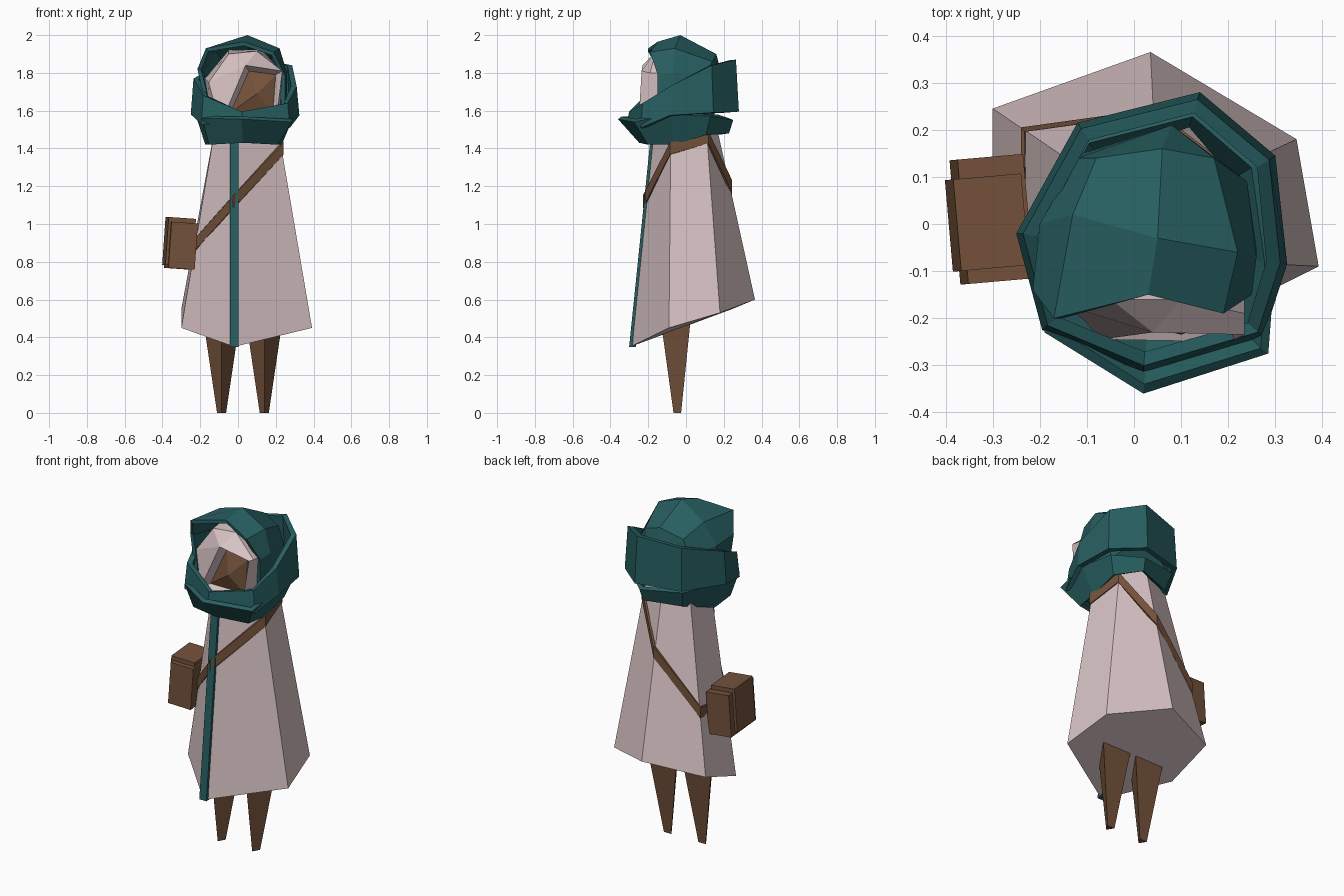
import bpy, bmesh, math
from mathutils import Vector, Matrix


def colour(name, rgb):
    m = bpy.data.materials.new(name)
    m.diffuse_color = (*rgb, 1)
    return m


PINK = colour("pale_pink", (0.68, 0.54, 0.55))
TEAL = colour("deep_teal", (0.020, 0.110, 0.115))
BROWN = colour("leather_brown", (0.175, 0.085, 0.043))


def make(name, verts, faces, mat, fix=True, thick=0):
    me = bpy.data.meshes.new(name)
    me.from_pydata([tuple(v) for v in verts], [], faces)
    bm = bmesh.new()
    bm.from_mesh(me)
    if fix:
        bmesh.ops.recalc_face_normals(bm, faces=bm.faces)
    bm.to_mesh(me)
    bm.free()
    me.materials.append(mat)
    ob = bpy.data.objects.new(name, me)
    bpy.context.collection.objects.link(ob)
    if thick:
        mod = ob.modifiers.new("thickness", 'SOLIDIFY')
        mod.thickness = thick
        mod.offset = -1
    return ob


def bridge(n, a=0, b=None, closed=True):
    """Quads between ring starting at a and ring starting at b."""
    b = a + n if b is None else b
    return [(a + i, a + (i + 1) % n, b + (i + 1) % n, b + i)
            for i in range(n if closed else n - 1)]


def prism(name, low, high, mat):
    n = len(low)
    faces = bridge(n) + [tuple(range(n))[::-1], tuple(range(n, 2 * n))]
    return make(name, low + high, faces, mat)


# Robe: six-sided, hem higher at the back
HEM = [(-0.02, -0.295, 0.35), (0.392, -0.09, 0.45), (0.345, 0.18, 0.53),
       (0.035, 0.365, 0.60), (-0.30, 0.245, 0.55), (-0.30, -0.04, 0.45)]
NECK = [(-0.02, -0.172, 1.55), (0.205, -0.08, 1.55), (0.185, 0.105, 1.55),
        (0.045, 0.155, 1.55), (-0.10, 0.11, 1.55), (-0.115, -0.06, 1.55)]
prism("robe", HEM, NECK, PINK)


def on_edge(k, z, out=0.0):
    """Point on robe edge k at height z, pushed outward."""
    a, b = Vector(HEM[k]), Vector(NECK[k])
    p = a.lerp(b, (z - a.z) / (b.z - a.z))
    d = Vector((p.x - 0.02, p.y, 0)).normalized()
    return p + d * out


# Front trim running down the robe
w = 0.023
lo, hi = on_edge(0, 0.35), on_edge(0, 1.5)
trim = [[(p.x - w, p.y - 0.006, p.z), (p.x + w, p.y - 0.006, p.z),
         (p.x + w, p.y + 0.03, p.z), (p.x - w, p.y + 0.03, p.z)] for p in (lo, hi)]
prism("front_trim", trim[0], trim[1], TEAL)

# Shoulder strap wrapped round the robe
levels = [(5, 0.88), (0, 1.12), (1, 1.40), (2, 1.46), (3, 1.20), (4, 0.90)]
strap_low = [on_edge(k, z, 0.012) - Vector((0, 0, 0.032)) for k, z in levels]
strap_high = [on_edge(k, z, 0.012) + Vector((0, 0, 0.032)) for k, z in levels]
make("strap", strap_low + strap_high, bridge(6), BROWN, fix=False, thick=0.012)

# Legs: three-sided spikes
for side, cx in (("left", -0.087), ("right", 0.139)):
    low = [(cx, -0.066, 0), (cx + 0.024, -0.026, 0), (cx - 0.024, -0.026, 0)]
    high = [(cx, -0.135, 0.50), (cx + 0.098, 0.025, 0.50), (cx - 0.098, 0.025, 0.50)]
    prism(side + "_leg", low, high, BROWN)


# Satchel: body and narrower lid block, slightly tilted
def box(name, centre, size):
    rot = Matrix.Rotation(math.radians(5), 4, 'Z') @ Matrix.Rotation(math.radians(4), 4, 'Y')
    rings = []
    for sz in (-1, 1):
        rings.append([Vector(centre) + rot @ Vector((sx * size[0] / 2, sy * size[1] / 2, sz * size[2] / 2))
                      for sx, sy in ((-1, -1), (1, -1), (1, 1), (-1, 1))])
    prism(name, rings[0], rings[1], BROWN)


box("bag_body", (-0.302, 0.01, 0.885), (0.14, 0.265, 0.245))
box("bag_lid", (-0.312, 0.003, 0.905), (0.145, 0.195, 0.255))

# Scarf: two wraps, upper one high at the back and low in front
PLAN = [(0.02, -0.315), (0.275, -0.24), (0.325, -0.085), (0.30, 0.145),
        (0.14, 0.28), (-0.12, 0.215), (-0.25, -0.02), (-0.195, -0.225)]
UP_LOW = [1.53, 1.51, 1.575, 1.59, 1.595, 1.59, 1.58, 1.53]
UP_HIGH = [1.595, 1.64, 1.73, 1.84, 1.87, 1.84, 1.77, 1.68]


def scaled(p, s):
    return (0.035 + (p[0] - 0.035) * s, -0.03 + (p[1] + 0.03) * s)


upper = [(*scaled(p, 1.0), z) for p, z in zip(PLAN, UP_LOW)] + \
        [(*scaled(p, 0.95), z) for p, z in zip(PLAN, UP_HIGH)]
make("scarf_upper_wrap", upper, bridge(8), TEAL, fix=False, thick=0.03)

RIM = [(0.02, -0.36), (0.285, -0.275), (0.30, -0.08), (0.27, 0.13),
       (0.13, 0.25), (-0.11, 0.19), (-0.225, -0.02), (-0.19, -0.23)]
RIM_Z = [1.555, 1.54, 1.58, 1.57, 1.55, 1.57, 1.58, 1.56]
BOT_Z = [1.43, 1.42, 1.42, 1.47, 1.48, 1.47, 1.42, 1.42]
BOT_S = [0.66, 0.70, 0.74, 0.84, 0.92, 0.84, 0.80, 0.84]
lower = [(*scaled(p, s), z) for p, s, z in zip(RIM, BOT_S, BOT_Z)] + \
        [(*p, z) for p, z in zip(RIM, RIM_Z)]
make("scarf_lower_wrap", lower, bridge(8), TEAL, fix=False, thick=0.025)

# Hood: arcs lofted front to back and closed with a fan
ARCS = [
    [(-0.16, -0.17, 1.58), (-0.215, -0.14, 1.82), (-0.17, -0.20, 1.93), (0.03, -0.15, 1.965),
     (0.19, -0.19, 1.91), (0.25, -0.15, 1.79), (0.25, -0.15, 1.58)],
    [(-0.20, 0.0, 1.58), (-0.20, 0.0, 1.80), (-0.13, 0.02, 1.93), (0.05, -0.03, 2.0),
     (0.22, -0.06, 1.93), (0.26, -0.07, 1.80), (0.26, -0.05, 1.58)],
    [(-0.11, 0.15, 1.58), (-0.12, 0.14, 1.78), (-0.08, 0.14, 1.86), (0.06, 0.16, 1.90),
     (0.17, 0.14, 1.86), (0.24, 0.09, 1.78), (0.24, 0.09, 1.58)]]
hood = sum(ARCS, []) + [(0.08, 0.21, 1.72)]
hood_faces = bridge(7, 0, closed=False) + bridge(7, 7, closed=False)
hood_faces += [(14 + i, 15 + i, 21) for i in range(6)] + [(20, 14, 21)]
make("hood", hood, hood_faces, TEAL, fix=False, thick=0.022)

# Mask: faceted pale shell set in the hood, with a four-sided opening
back = [(-0.17, 0.0, 1.58), (-0.175, 0.0, 1.77), (-0.05, 0.0, 1.92),
        (0.13, 0.0, 1.92), (0.235, 0.0, 1.79), (0.22, 0.0, 1.56)]
edge = [(-0.11, -0.20, 1.58), (-0.155, -0.17, 1.75), (-0.05, -0.16, 1.90),
        (0.10, -0.16, 1.915), (0.235, -0.19, 1.80), (0.22, -0.20, 1.56)]
frame = [(-0.07, -0.245, 1.58), (0.04, -0.23, 1.84), (0.235, -0.235, 1.81), (0.205, -0.25, 1.56)]
inner = [(-0.04, -0.20, 1.59), (0.058, -0.19, 1.81), (0.20, -0.195, 1.79), (0.185, -0.20, 1.59)]
mask = back + edge + frame + inner
mask_faces = bridge(6) + bridge(4, 12) + [tuple(range(6))]
mask_faces += [(6, 7, 13, 12), (7, 8, 13), (8, 9, 13), (9, 10, 14, 13), (10, 11, 15, 14), (11, 6, 12, 15)]
make("mask", mask, mask_faces, PINK)

# Face: shallow brown pyramid inside the opening
make("face", inner + [(0.10, -0.235, 1.69)], [(i, (i + 1) % 4, 4) for i in range(4)] + [(3, 2, 1, 0)], BROWN)
